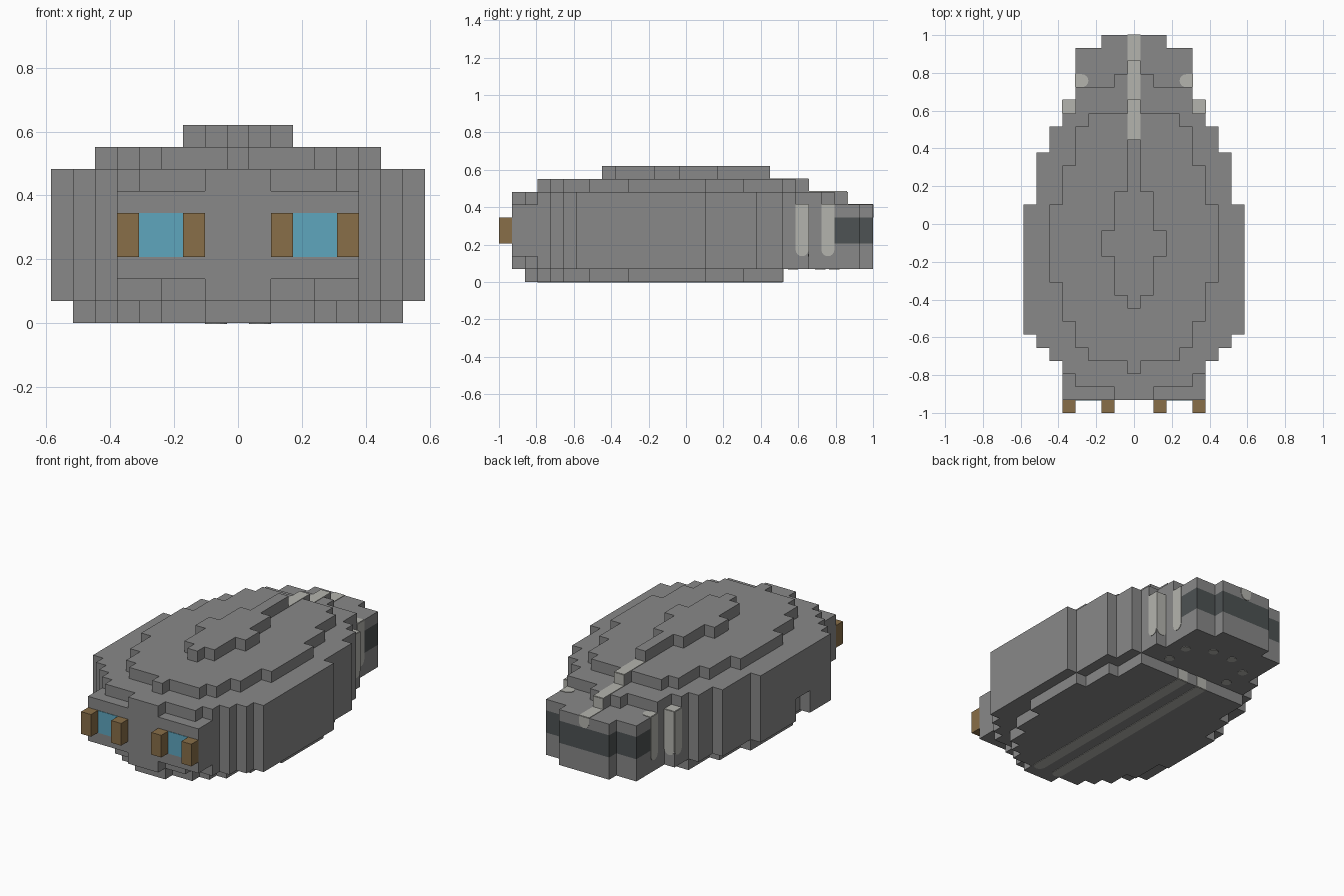
import bpy, bmesh, math
from mathutils import Vector

if "Cube" in bpy.data.objects:
    bpy.data.objects.remove(bpy.data.objects["Cube"], do_unlink=True)

U = 2 / 29  # size of one block


def material(name, rgb):
    lin = [((c / 255 + 0.055) / 1.055) ** 2.4 for c in rgb] + [1]
    m = bpy.data.materials.new(name)
    m.use_nodes = True
    m.diffuse_color = lin
    bsdf = next(n for n in m.node_tree.nodes if n.type == 'BSDF_PRINCIPLED')
    bsdf.inputs["Base Color"].default_value = lin
    return m


GREY = material("mid grey", (136, 136, 136))
LIGHT = material("light grey", (180, 180, 174))
DARK = material("dark slate", (77, 82, 83))
BROWN = material("brown", (136, 110, 72))
BLUE = material("sky blue", (94, 166, 190))


def prism(name, points, direction, mats):
    """Extrude a flat outline along a direction."""
    bm = bmesh.new()
    base = bm.faces.new([bm.verts.new(p) for p in points])
    out = bmesh.ops.extrude_face_region(bm, geom=[base])
    moved = [g for g in out["geom"] if isinstance(g, bmesh.types.BMVert)]
    bmesh.ops.translate(bm, verts=moved, vec=direction)
    bmesh.ops.recalc_face_normals(bm, faces=bm.faces)
    mesh = bpy.data.meshes.new(name)
    bm.to_mesh(mesh)
    bm.free()
    for m in mats:
        mesh.materials.append(m)
    obj = bpy.data.objects.new(name, mesh)
    bpy.context.collection.objects.link(obj)
    return obj


def side_points(steps, end, sign):
    """Stepped outline of one side; steps are (first row, half width)."""
    rows = [s[0] for s in steps[1:]] + [end]
    pts = []
    for (start, half), stop in zip(steps, rows):
        for row in (start, stop):
            p = (sign * half, row)
            if not pts or pts[-1] != p:
                pts.append(p)
    return pts


def layer(name, z0, z1, steps, end, right_steps=None, mats=(GREY,)):
    left = side_points(steps, end, 1)
    right = side_points(right_steps or steps, end, -1)
    pts = [(x * U, y * U - 1, z0 * U) for x, y in left + right[::-1]]
    return prism(name, pts, Vector((0, 0, (z1 - z0) * U)), mats)


def plate(name, centre, normal, along, length, width, mat=LIGHT, start=False, end=False):
    """Thin painted patch, with optional round ends."""
    n, t = Vector(normal), Vector(along)
    s = n.cross(t)
    r = width / 2
    pts = []
    for sign, rounded in ((1, end), (-1, start)):
        if rounded:
            for i in range(9):
                a = math.pi * i / 8
                pts.append((sign * (length / 2 - r + r * math.sin(a)), sign * -r * math.cos(a)))
        else:
            pts += [(sign * length / 2, -sign * r), (sign * length / 2, sign * r)]
    c = Vector(centre) - n * 0.001
    return prism(name, [c + t * a + s * b for a, b in pts], n * 0.004, [mat])


# Stepped body layers, bottom to top
middle = [(4, 6.5), (5, 7.5), (6, 8.5)]
slot = [(9, 7.5), (11, 8.5)]
tail = [(16, 7.5), (20, 6.5), (22, 5.5), (24, 4.5), (26, 4.5), (28, 2.5)]
chin = [(1, 1.5), (2, 3.5), (3, 5.5)]
nose = [(1, 5.5)]

layer("base", 0, 1, [(2, 1.5), (3, 3.5), (4, 4.5), (5, 5.5), (7, 6.5),
                     (10, 7.5), (16, 6.5), (19, 5.5)], 22)
layer("lower_body", 1, 2, chin + middle + tail, 29, chin + middle + slot + tail)
layer("slotted_body", 2, 3, nose + middle + tail, 29, nose + middle + slot + tail)
band = layer("banded_body", 3, 5, nose + middle + tail, 29, mats=(GREY, DARK))
layer("upper_body", 5, 6, nose + middle + tail, 29)
layer("shoulder", 6, 7, [(1, 1.5), (2, 4.5), (3, 5.5)] + middle
      + [(16, 7.5), (20, 6.5), (22, 5.5), (23, 4.5), (25, 1.5), (26, 0.5)], 27)
layer("roof", 7, 8, [(3, 0.5), (4, 3.5), (5, 4.5), (7, 5.5), (10, 6.5),
                     (16, 5.5), (19, 4.5), (22, 3.5), (23, 0.5)], 24)
layer("crest", 8, 9, [(8, 0.5), (9, 1.5), (12, 2.5), (14, 1.5), (17, 0.5)], 21)

# Dark band wraps around the tail
for f in band.data.polygons:
    if abs(f.normal.z) < 0.5 and f.center.y > 26 * U - 1:
        f.material_index = 1

# Light ridge stripe stepping down towards the tail
for z, y0, y1 in ((8, 21, 24), (7, 24, 27), (6, 27, 29)):
    plate("ridge_stripe", (0, (y0 + y1) / 2 * U - 1, z * U), (0, 0, 1), (0, 1, 0), (y1 - y0) * U, U)
for z, y in ((7.5, 24), (6.5, 27)):
    plate("ridge_riser", (0, y * U - 1, z * U), (0, 1, 0), (0, 0, 1), U, U)
plate("tail_stripe_tip", (0, 1, 5.5 * U), (0, 1, 0), (0, 0, -1), U, U, end=True)

for sign, side in ((1, "left"), (-1, "right")):
    # Eyes: blue panel between two brown blocks
    plate(side + "_eye", (sign * 3.5 * U, U - 1, 4 * U), (0, -1, 0), (0, 0, 1), 2 * U, 2 * U, BLUE)
    for x in (2, 5):
        pts = [((sign * x + dx) * U, dy * U - 1, 3 * U)
               for dx, dy in ((-.5, 0), (.5, 0), (.5, 1), (-.5, 1))]
        prism(side + "_eye_block", pts, Vector((0, 0, 2 * U)), [BROWN])

    # Gill stripes on the flanks and the cells above them
    for x, y in ((5.5, 23.5), (4.5, 25.5)):
        plate(side + "_gill", (sign * x * U, y * U - 1, 4 * U), (sign, 0, 0), (0, 0, -1),
              4 * U, U, end=True)
        plate(side + "_gill_top", (sign * (x - .5) * U, y * U - 1, 6 * U), (0, 0, 1),
              (-sign, 0, 0), U, U, end=x < 5)
    plate(side + "_gill_back", (sign * 5 * U, 24 * U - 1, 4 * U), (0, 1, 0), (0, 0, -1),
          4 * U, U, end=True)

    # Belly stripes and dots
    plate(side + "_belly_stripe", (sign * U, 12.5 * U - 1, 0), (0, 0, -1), (0, 1, 0),
          19 * U, U, start=True)
    plate(side + "_belly_stripe_end", (sign * U, 22 * U - 1, U / 2), (0, 1, 0), (0, 0, 1), U, U)
    for x, y in ((3.1, 22.8), (3.1, 24.9), (1, 26)):
        plate(side + "_belly_dot", (sign * x * U, y * U - 1, U), (0, 0, -1), (0, 1, 0),
              .8 * U, .8 * U, start=True, end=True)
